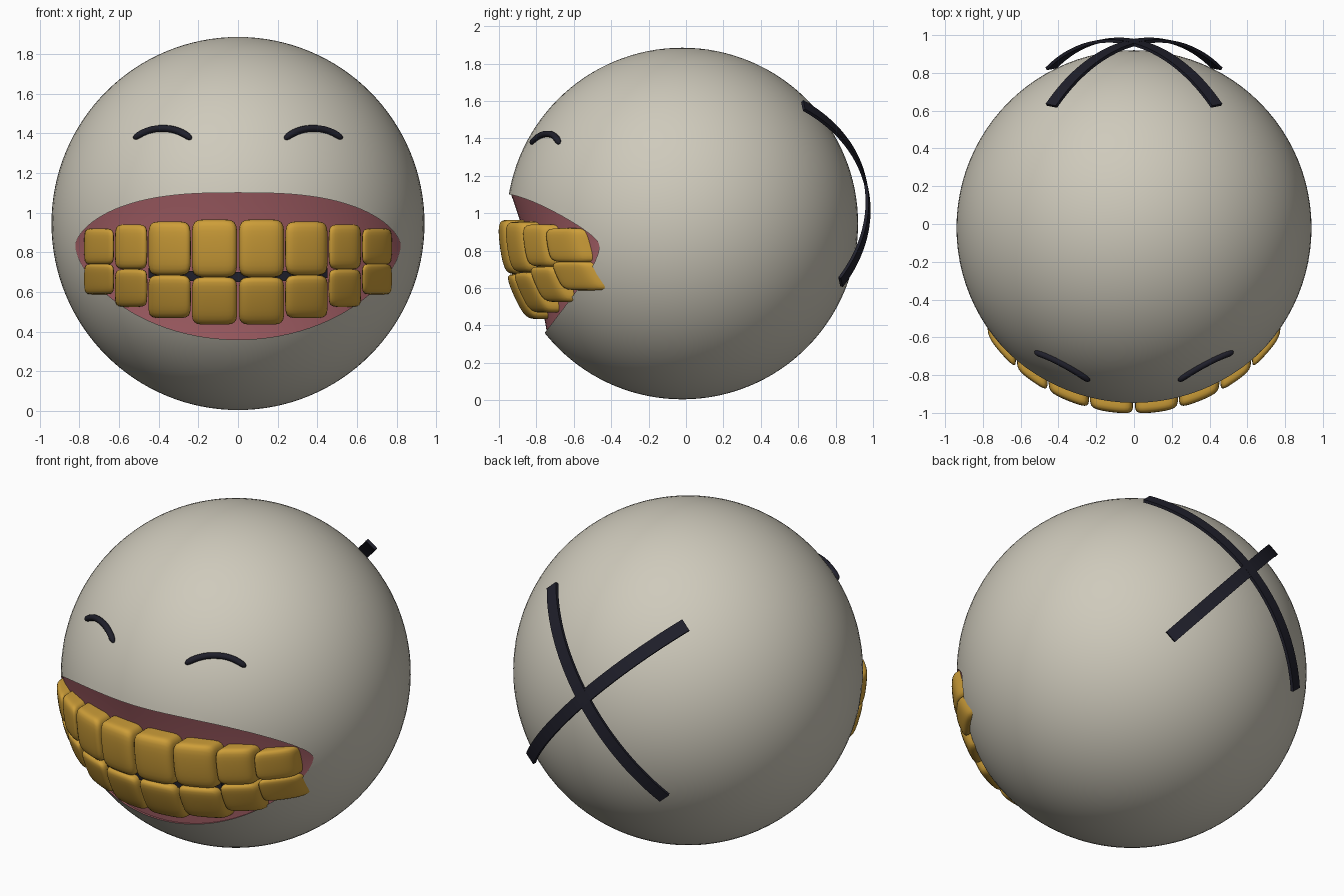
import bpy, bmesh, math
from mathutils import Vector

if "Cube" in bpy.data.objects:
    bpy.data.objects.remove(bpy.data.objects["Cube"])

R = 0.94
C = Vector((0, -0.02, 0.945))


def material(name, rgb):
    m = bpy.data.materials.new(name)
    m.diffuse_color = (*rgb, 1)
    m.use_nodes = True
    m.node_tree.nodes["Principled BSDF"].inputs["Base Color"].default_value = m.diffuse_color
    return m


SKIN = material("warm_grey", (0.62, 0.59, 0.50))
GUM = material("gum_pink", (0.42, 0.13, 0.15))
GOLD = material("gold", (0.61, 0.34, 0.04))
DARK = material("near_black", (0.014, 0.014, 0.024))


def finish(bm, name, mats, angle=30):
    bmesh.ops.recalc_face_normals(bm, faces=bm.faces)
    me = bpy.data.meshes.new(name)
    bm.to_mesh(me)
    bm.free()
    ob = bpy.data.objects.new(name, me)
    bpy.context.collection.objects.link(ob)
    for m in mats:
        me.materials.append(m)
    smooth(ob, angle)
    return ob


def smooth(ob, angle=30):
    bpy.ops.object.select_all(action='DESELECT')
    bpy.context.view_layer.objects.active = ob
    ob.select_set(True)
    bpy.ops.object.shade_smooth_by_angle(angle=math.radians(angle))


def front_y(x, z):
    """y of the ball's front surface."""
    return C.y - math.sqrt(max(R * R - x * x - (z - C.z) ** 2, 0.0))


def sweep(name, rings, mat, angle=30):
    """Closed solid through a list of equal-sized rings."""
    bm = bmesh.new()
    rows = [[bm.verts.new(p) for p in ring] for ring in rings]
    n = len(rows[0])
    for a, b in zip(rows, rows[1:]):
        for i in range(n):
            j = (i + 1) % n
            bm.faces.new((a[i], a[j], b[j], b[i]))
    bm.faces.new(rows[0])
    bm.faces.new(rows[-1])
    return finish(bm, name, [mat], angle)


# Ball head
bm = bmesh.new()
bmesh.ops.create_uvsphere(bm, u_segments=96, v_segments=64, radius=R)
bmesh.ops.translate(bm, verts=bm.verts, vec=C)
head = finish(bm, "head", [SKIN, GUM])


# Mouth cutter: its back face is the gum, spanning upper lip to lower lip
def lips(x):
    k = abs(x) / 0.82
    hi = 0.835 + 0.265 * (1 - k ** 2.8) ** 0.62
    lo = 0.835 - 0.475 * (1 - k ** 2.0) ** 0.62
    return lo, hi


bm = bmesh.new()
NX, NZ = 48, 14
front, back = [], []
for i in range(NX + 1):
    x = 0.8195 * math.sin((i / NX - 0.5) * math.pi)
    lo, hi = lips(x)
    ylo, yhi = front_y(x, lo), front_y(x, hi)
    fr, bk = [], []
    for j in range(NZ + 1):
        t = j / NZ
        z = lo + (hi - lo) * t
        y = ylo + (yhi - ylo) * t + 0.012 + 0.1 * (hi - lo) * t * (1 - t)
        fr.append(bm.verts.new((x, -1.3, z)))
        bk.append(bm.verts.new((x, y, z)))
    front.append(fr)
    back.append(bk)
for i in range(NX):
    for j in range(NZ):
        for g in (front, back):
            bm.faces.new((g[i][j], g[i + 1][j], g[i + 1][j + 1], g[i][j + 1]))
    for j in (0, NZ):
        bm.faces.new((front[i][j], front[i + 1][j], back[i + 1][j], back[i][j]))
for i in (0, NX):
    for j in range(NZ):
        bm.faces.new((front[i][j], front[i][j + 1], back[i][j + 1], back[i][j]))
for f in bm.faces:
    f.material_index = 1
cutter = finish(bm, "mouth_cutter", [SKIN, GUM])
cutter.hide_render = True
cut = head.modifiers.new("mouth", 'BOOLEAN')
cut.operation = 'DIFFERENCE'
cut.solver = 'EXACT'
cut.object = cutter
bpy.context.view_layer.objects.active = head
bpy.ops.object.modifier_apply(modifier=cut.name)
bpy.data.objects.remove(cutter)
smooth(head, 25)


# Teeth: rounded boxes bent onto the ball
def tooth(name, x0, x1, z0, z1):
    bm = bmesh.new()
    bmesh.ops.create_cube(bm, size=2)
    bmesh.ops.subdivide_edges(bm, edges=bm.edges, cuts=9, use_grid_fill=True)
    for v in bm.verts:
        n = 6
        p = v.co / sum(abs(c) ** n for c in v.co) ** (1 / n)
        x = (x0 + x1) / 2 + p.x * (x1 - x0) / 2
        z = (z0 + z1) / 2 + p.z * (z1 - z0) / 2
        v.co = (x, front_y(x, z) + 0.035 + p.y * 0.08, z)
    finish(bm, name, [GOLD], 60)


SPANS = [(0.004, 0.233), (0.238, 0.452), (0.457, 0.62), (0.625, 0.775)]
UPPER = [(0.675, 0.965), (0.685, 0.955), (0.715, 0.94), (0.738, 0.92)]
LOWER = [(0.435, 0.675), (0.468, 0.685), (0.525, 0.715), (0.588, 0.742)]
for row, heights in (("upper", UPPER), ("lower", LOWER)):
    for k, ((x0, x1), (z0, z1)) in enumerate(zip(SPANS, heights), 1):
        tooth(f"{row}_tooth_right_{k}", x0, x1, z0, z1)
        tooth(f"{row}_tooth_left_{k}", -x1, -x0, z0, z1)

# Dark gap between the rows of teeth
rings = []
for i in range(25):
    x = -0.45 + 0.9 * i / 24
    z = 0.675 + 0.1 * x * x
    y = front_y(x, z) + 0.01
    rings.append([(x, y, z - 0.025), (x, y, z + 0.025),
                  (x, y + 0.06, z + 0.025), (x, y + 0.06, z - 0.025)])
sweep("mouth_gap", rings, DARK)

# Smiling eyes: arched tubes with rounded ends
for side, s in (("right", 1), ("left", -1)):
    rings = []
    N = 28
    for i in range(N + 1):
        t = -math.cos(math.pi * i / N)
        x = s * (0.38 + 0.145 * t)
        z = 1.372 + 0.052 * (1 - abs(t) ** 2.2)
        slope = -s * 0.79 * abs(t) ** 1.2 * (1 if t > 0 else -1)
        p = Vector((x, front_y(x, z) - 0.006, z))
        out = (p - C).normalized()
        along = Vector((1, 0, slope))
        along = (along - out * along.dot(out)).normalized()
        across = out.cross(along)
        r = 0.018 * max(1 - abs(t) ** 14, 0.04) ** 0.5
        rings.append([p + r * (math.cos(a) * out + math.sin(a) * across)
                      for a in (math.tau * k / 10 for k in range(10))])
    sweep(f"eye_{side}", rings, DARK, 60)

# Crossed straps standing off the back
for side, s in (("right", 1), ("left", -1)):
    a = Vector((s * 0.44, 0.65, 0.635)).normalized()
    b = Vector((-s * 0.44, 0.85, -0.315)).normalized()
    across = a.cross(b).normalized() * 0.036
    total = a.angle(b)
    rings = []
    for i in range(33):
        t = i / 32
        d = (a * math.sin((1 - t) * total) + b * math.sin(t * total)) / math.sin(total)
        rings.append([C + d * r + across * w for r, w in
                      ((0.995, -1), (0.995, 1), (1.012, 1), (1.012, -1))])
    sweep(f"back_strap_{side}", rings, DARK)
